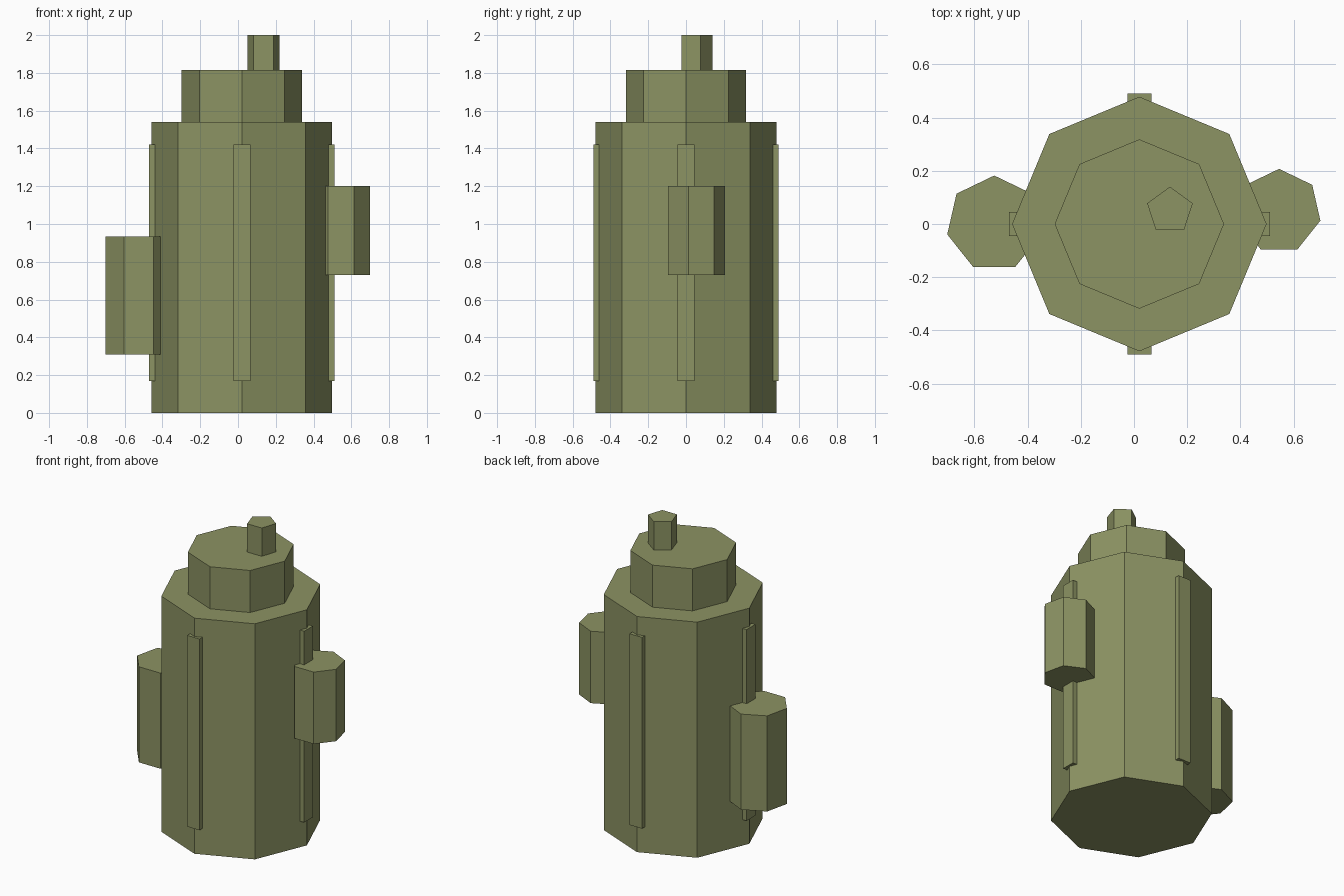
import bpy
from math import pi, cos, sin

cube = bpy.data.objects.get("Cube")
if cube:
    bpy.data.objects.remove(cube, do_unlink=True)

OLIVE = (0.262, 0.292, 0.125, 1)
olive = bpy.data.materials.new("olive_green")
olive.use_nodes = True
olive.diffuse_color = OLIVE
olive.node_tree.nodes["Principled BSDF"].inputs["Base Color"].default_value = OLIVE


def prism(name, outline, bottom, top):
    """Extrude a convex outline straight up from bottom to top."""
    n = len(outline)
    verts = [(x, y, z) for z in (bottom, top) for x, y in outline]
    faces = [(i, (i + 1) % n, n + (i + 1) % n, n + i) for i in range(n)]
    faces += [tuple(reversed(range(n))), tuple(range(n, 2 * n))]
    mesh = bpy.data.meshes.new(name)
    mesh.from_pydata(verts, [], faces)
    mesh.materials.append(olive)
    obj = bpy.data.objects.new(name, mesh)
    bpy.context.collection.objects.link(obj)


def polygon(sides, radius, x, y):
    """Regular polygon with one corner pointing to +y."""
    angles = [pi / 2 + 2 * pi * i / sides for i in range(sides)]
    return [(x + radius * cos(a), y + radius * sin(a)) for a in angles]


def rectangle(x, y, width, depth):
    w, d = width / 2, depth / 2
    return [(x - w, y - d), (x + w, y - d), (x + w, y + d), (x - w, y + d)]


AXIS = 0.02

# Stacked body and off-centre top stub
prism("body", polygon(8, 0.478, AXIS, 0), 0, 1.54)
prism("upper_tier", polygon(8, 0.318, AXIS, 0), 1.54, 1.815)
prism("top_stub", polygon(5, 0.09, 0.135, 0.05), 1.815, 2)

# Seven-sided pods on the flanks
prism("right_pod", polygon(7, 0.181, -0.525, 0.001), 0.31, 0.935)
prism("left_pod", polygon(7, 0.159, 0.545, 0.048), 0.73, 1.2)

# Thin vertical ribs over four body corners
RIB_OFFSET, RIB_WIDTH, RIB_DEPTH = 0.475, 0.09, 0.03
for name, dx, dy in (("front", 0, -1), ("back", 0, 1), ("left", 1, 0), ("right", -1, 0)):
    size = (RIB_DEPTH, RIB_WIDTH) if dx else (RIB_WIDTH, RIB_DEPTH)
    outline = rectangle(AXIS + dx * RIB_OFFSET, dy * RIB_OFFSET, *size)
    prism(name + "_rib", outline, 0.17, 1.42)
